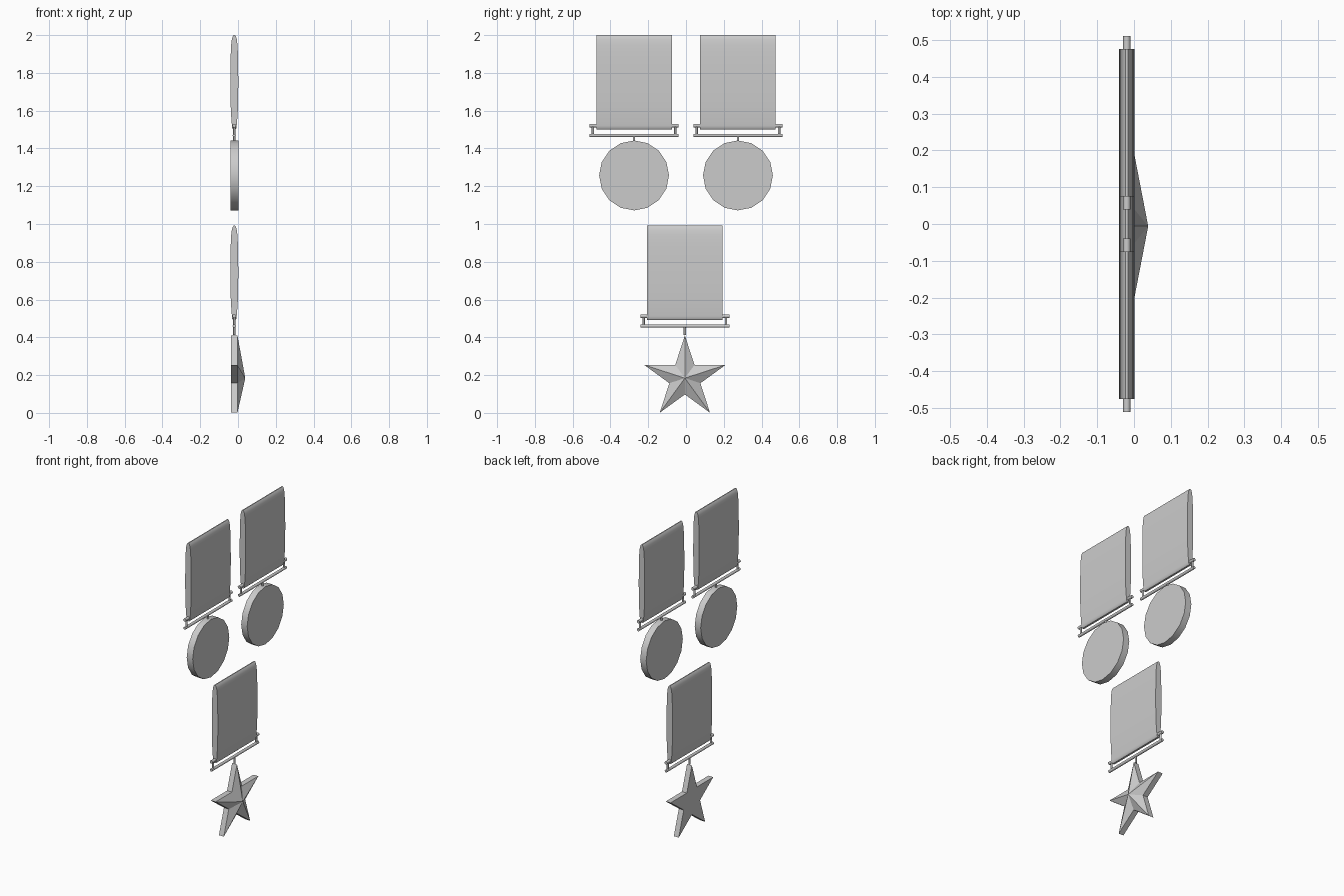
import bpy, bmesh, math

if "Cube" in bpy.data.objects:
    bpy.data.objects.remove(bpy.data.objects["Cube"])

XC = -0.0195  # centre plane of the medals


def new_obj(name, bm, smooth=None):
    bmesh.ops.recalc_face_normals(bm, faces=bm.faces[:])
    me = bpy.data.meshes.new(name)
    bm.to_mesh(me)
    bm.free()
    ob = bpy.data.objects.new(name, me)
    bpy.context.collection.objects.link(ob)
    if smooth:
        bpy.ops.object.select_all(action='DESELECT')
        ob.select_set(True)
        bpy.context.view_layer.objects.active = ob
        bpy.ops.object.shade_smooth_by_angle(angle=math.radians(smooth))
    return ob


def prism(name, a, b, smooth=None):
    """Solid between two matching point rings."""
    bm = bmesh.new()
    va = [bm.verts.new(p) for p in a]
    vb = [bm.verts.new(p) for p in b]
    bm.faces.new(va)
    bm.faces.new(vb[::-1])
    n = len(va)
    for i in range(n):
        bm.faces.new((va[i], va[(i + 1) % n], vb[(i + 1) % n], vb[i]))
    return new_obj(name, bm, smooth)


def rod(name, axis, centre, r, length, n=10):
    ring = [(r * math.cos(2 * math.pi * i / n), r * math.sin(2 * math.pi * i / n)) for i in range(n)]
    ends = []
    for h in (-length / 2, length / 2):
        if axis == 'Y':
            ends.append([(centre[0] + u, centre[1] + h, centre[2] + v) for u, v in ring])
        else:
            ends.append([(centre[0] + u, centre[1] + v, centre[2] + h) for u, v in ring])
    return prism(name, *ends, smooth=50)


# ribbon cross-section: half width, height above the ribbon's lower edge
HALF = [(0.006, 0.0), (0.011, 0.006), (0.0125, 0.02), (0.0145, 0.04), (0.018, 0.09),
        (0.0205, 0.16), (0.021, 0.25), (0.0205, 0.34), (0.019, 0.40), (0.0165, 0.45),
        (0.013, 0.477), (0.008, 0.493), (0.003, 0.499)]


def hanger(label, y, z):
    """Ribbon, two bars, side posts and stem; z is the ribbon's lower edge."""
    prof = [(w, h) for w, h in HALF] + [(-w, h) for w, h in HALF[::-1]]
    rings = [[(XC + w, y + s * 0.2, z + h) for w, h in prof] for s in (-1, 1)]
    prism(label + " ribbon", *rings, smooth=40)
    rod(label + " upper bar", 'Y', (XC, y, z + 0.02), 0.010, 0.472)
    rod(label + " lower bar", 'Y', (XC, y, z - 0.032), 0.009, 0.472)
    for s, side in ((-1, "left"), (1, "right")):
        rod(f"{label} {side} post", 'Z', (XC, y + s * 0.218, z - 0.006), 0.006, 0.052, 8)
    rod(label + " stem", 'Z', (XC, y, z - 0.055), 0.006, 0.05, 8)


# two round medals
for y, label in ((-0.275, "left medal"), (0.275, "right medal")):
    hanger(label, y, 1.501)
    rings = [[(x, y + 0.185 * math.cos(math.pi * i / 8), 1.257 + 0.185 * math.sin(math.pi * i / 8))
              for i in range(16)] for x in (XC - 0.021, XC + 0.021)]
    prism(label + " disc", *rings, smooth=30)

# star medal with a raised faceted front
SY, SZ = -0.006, 0.184
hanger("star medal", SY, 0.492)
bm = bmesh.new()
back, front = [], []
for i in range(10):
    r = 0.2265 if i % 2 == 0 else 0.0865
    a = math.pi / 2 + i * math.pi / 5
    p = (SY + r * math.cos(a), SZ + r * math.sin(a))
    back.append(bm.verts.new((-0.0375, *p)))
    front.append(bm.verts.new((-0.003, *p)))
peak = bm.verts.new((0.0385, SY, SZ))
bm.faces.new(back)
for i in range(10):
    j = (i + 1) % 10
    bm.faces.new((back[i], back[j], front[j], front[i]))
    bm.faces.new((front[i], front[j], peak))
new_obj("star", bm)
